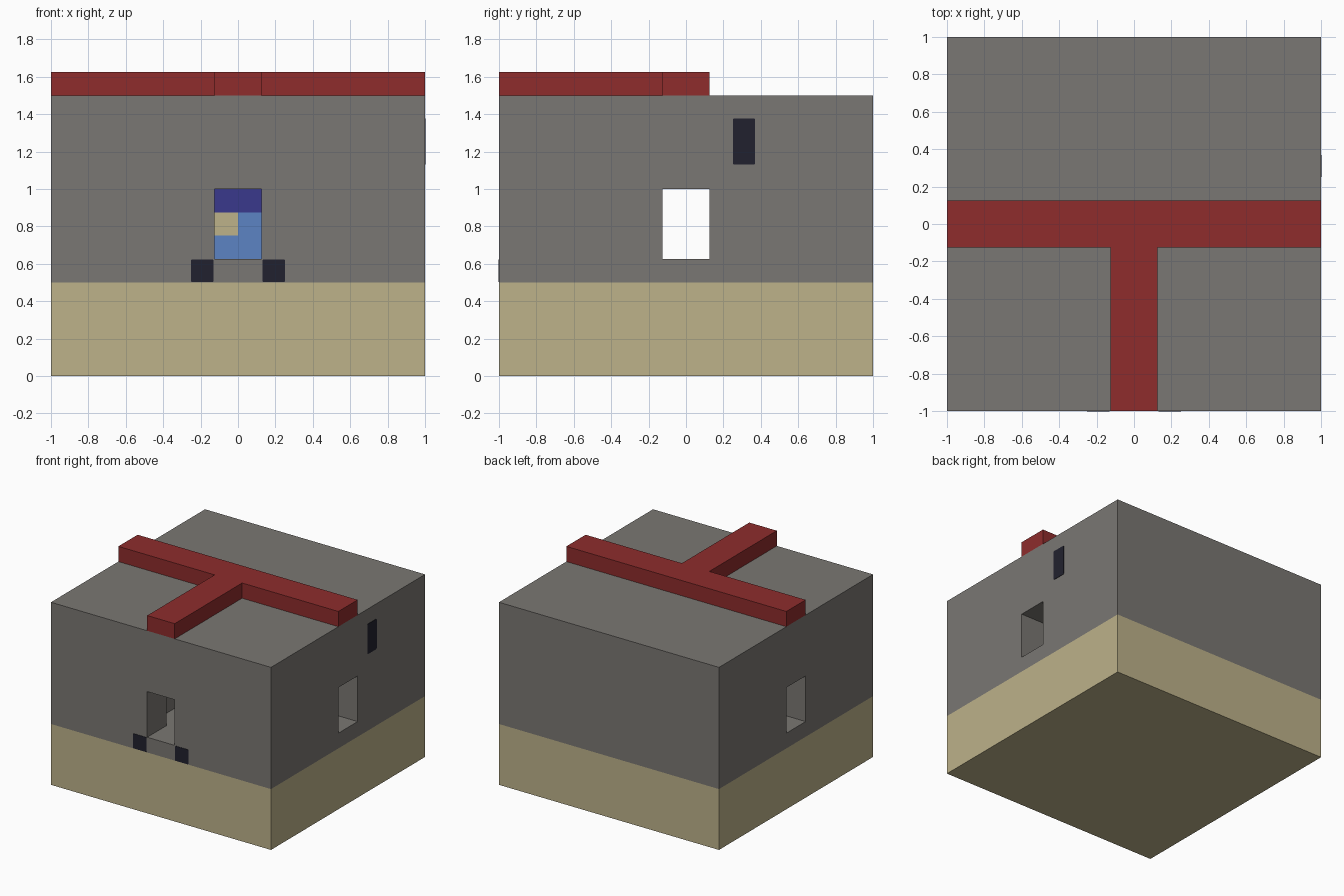
import bpy, bmesh
from mathutils import Vector

cube = bpy.data.objects.get("Cube")
if cube:
    bpy.data.objects.remove(cube, do_unlink=True)


def material(name, *rgb):
    """Flat material from 0-255 display values, stored as linear."""
    lin = [((c / 255 + 0.055) / 1.055) ** 2.4 for c in rgb] + [1]
    mat = bpy.data.materials.new(name)
    mat.use_nodes = True
    mat.diffuse_color = lin
    bsdf = mat.node_tree.nodes["Principled BSDF"]
    bsdf.inputs["Base Color"].default_value = lin
    bsdf.inputs["Roughness"].default_value = 0.9
    return mat


stone = material("stone grey", 122, 119, 115)
sand = material("sand", 189, 178, 138)
red = material("brick red", 142, 44, 44)
dark = material("near black", 33, 33, 46)
navy = material("deep blue", 58, 56, 140)
blue = material("light blue", 92, 132, 196)


def finish(name, bm, mat):
    bmesh.ops.recalc_face_normals(bm, faces=bm.faces)
    mesh = bpy.data.meshes.new(name)
    bm.to_mesh(mesh)
    bm.free()
    ob = bpy.data.objects.new(name, mesh)
    bpy.context.collection.objects.link(ob)
    if mat:
        mesh.materials.append(mat)
    return ob


def box(name, x, y, z, mat=None, round_axis=None):
    """Box from (min, max) pairs; edges along round_axis may be rounded."""
    bm = bmesh.new()
    bmesh.ops.create_cube(bm, size=1)
    for v in bm.verts:
        v.co = Vector([lo + (c + 0.5) * (hi - lo)
                       for c, (lo, hi) in zip(v.co, (x, y, z))])
    if round_axis is not None:
        edges = [e for e in bm.edges
                 if abs((e.verts[0].co - e.verts[1].co).normalized()[round_axis]) > 0.9]
        bmesh.ops.bevel(bm, geom=edges, offset=0.008, segments=2,
                        profile=0.5, affect='EDGES')
    return finish(name, bm, mat)


W = 0.125                # half width of openings and roof beams
OPEN = (0.625, 1.0)      # height range of the openings
ROOM_BACK = 0.75

# Base slab and stone body
box("base", (-1, 1), (-1, 1), (0, 0.5), sand)
body = box("body", (-1, 1), (-1, 1), (0.5, 1.5), stone)

# Doorway, inner room and side passage cut out of the body
cutters = [
    box("room_cutter", (-0.25, 0.25), (-0.75, ROOM_BACK), OPEN),
    box("doorway_cutter", (-W, W), (-1.1, -0.7), OPEN),
    box("side_passage_cutter", (-1.1, 1.1), (-W, W), OPEN),
]
for cutter in cutters:
    mod = body.modifiers.new(cutter.name, 'BOOLEAN')
    mod.operation = 'DIFFERENCE'
    mod.solver = 'EXACT'
    mod.object = cutter
bpy.context.view_layer.update()
cut_mesh = bpy.data.meshes.new_from_object(
    body.evaluated_get(bpy.context.evaluated_depsgraph_get()))
body.modifiers.clear()
body.data = cut_mesh
cut_mesh.materials.clear()
cut_mesh.materials.append(stone)
for poly in cut_mesh.polygons:
    poly.material_index = 0
for cutter in cutters:
    bpy.data.objects.remove(cutter, do_unlink=True)

# T-shaped roof beam
outline = [(-W, -1), (W, -1), (W, -W), (1, -W), (1, W), (-1, W), (-1, -W), (-W, -W)]
bm = bmesh.new()
face = bm.faces.new([bm.verts.new((x, y, 1.5)) for x, y in outline])
top = bmesh.ops.extrude_face_region(bm, geom=[face])["geom"]
bmesh.ops.translate(bm, vec=(0, 0, W),
                    verts=[g for g in top if isinstance(g, bmesh.types.BMVert)])
finish("roof_beam", bm, red)

# Dark plates beside the doorway and on one side wall
for side, x in (("right", (-0.252, -0.13)), ("left", (0.13, 0.252))):
    box(side + "_door_plate", x, (-1.003, -0.99), (0.502, 0.623), dark, 1)
box("side_wall_plate", (0.99, 1.003), (0.25, 0.37), (1.13, 1.377), dark, 0)

# Painted panel on the back wall of the room
back = (ROOM_BACK - 0.004, ROOM_BACK)
box("panel_top", (-W, W), back, (0.875, 1), navy)
box("panel_field", (-W, W), back, (0.625, 0.875), blue)
box("panel_patch", (-W, 0), (ROOM_BACK - 0.007, ROOM_BACK - 0.004), (0.75, 0.875), sand)
